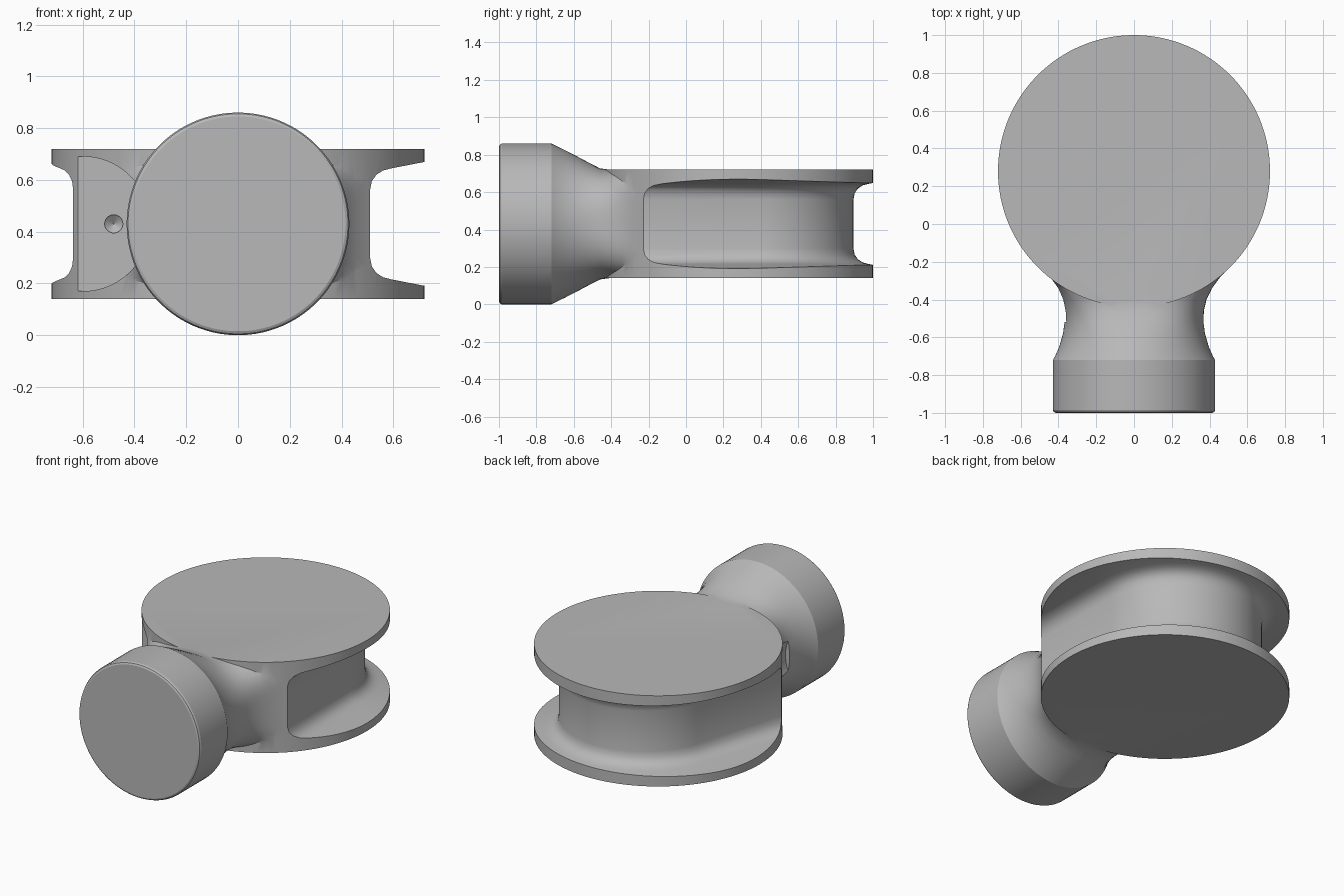
import bpy, bmesh, math
from mathutils import Vector

if "Cube" in bpy.data.objects:
    bpy.data.objects.remove(bpy.data.objects["Cube"], do_unlink=True)

MID = 0.43                      # height of the centre plane
DISC_Y, DISC_R = 0.28, 0.72

grey = bpy.data.materials.new("plain_grey")
grey.use_nodes = True
grey.diffuse_color = (0.48, 0.48, 0.48, 1)
grey.node_tree.nodes["Principled BSDF"].inputs["Base Color"].default_value = (0.48, 0.48, 0.48, 1)


def loft(name, rings, closed=False):
    """Skin a list of equal-length rings; closed joins the last to the first."""
    bm = bmesh.new()
    loops = [[bm.verts.new(p) for p in ring] for ring in rings]
    n = len(loops[0])
    pairs = list(zip(loops, loops[1:]))
    if closed:
        pairs.append((loops[-1], loops[0]))
    else:
        bm.faces.new(loops[0])
        bm.faces.new(loops[-1])
    for a, b in pairs:
        for i in range(n):
            j = (i + 1) % n
            bm.faces.new((a[i], a[j], b[j], b[i]))
    bmesh.ops.recalc_face_normals(bm, faces=bm.faces)
    mesh = bpy.data.meshes.new(name)
    bm.to_mesh(mesh)
    bm.free()
    mesh.materials.append(grey)
    obj = bpy.data.objects.new(name, mesh)
    bpy.context.collection.objects.link(obj)
    return obj


def circle_z(y, r, z, n=128):
    return [(r * math.cos(t), y + r * math.sin(t), z)
            for t in (2 * math.pi * i / n for i in range(n))]


def oval_y(x, y, a, b, power=2.0, n=96):
    """Superellipse ring across the y axis."""
    ring = []
    for i in range(n):
        t = 2 * math.pi * (i + 0.5) / n
        c, s = math.cos(t), math.sin(t)
        ring.append((x + a * math.copysign(abs(c) ** (2 / power), c), y,
                     MID + b * math.copysign(abs(s) ** (2 / power), s)))
    return ring


def combine(target, tool, operation):
    mod = target.modifiers.new("combine", "BOOLEAN")
    mod.operation, mod.object, mod.solver = operation, tool, "EXACT"
    bpy.ops.object.select_all(action="DESELECT")
    bpy.context.view_layer.objects.active = target
    target.select_set(True)
    bpy.ops.object.modifier_apply(modifier=mod.name)
    bpy.data.objects.remove(tool, do_unlink=True)


# Round disc
body = loft("grooved_disc_with_collar",
            [circle_z(DISC_Y, DISC_R, MID - 0.29), circle_z(DISC_Y, DISC_R, MID + 0.29)])

# Groove: U-shaped core, straight on the left, flaring out on the right
centre, core_r = Vector((0.015, 0.40)), 0.495
end_angle = math.radians(163.5)
outline = []                    # (point, outward normal)
steps = 40
for i in range(steps + 1):
    t = end_angle * i / steps
    normal = Vector((math.cos(t), math.sin(t)))
    outline.append((centre + normal * core_r, normal))
first, last = outline[0], outline[-1]
along = Vector((-last[1].y, last[1].x))
outline.append((last[0] + along * 1.7, last[1]))
outline.insert(0, (first[0] - Vector((0, 1.7)), first[1]))

half = [(0, 0.13), (0.007, 0.165), (0.025, 0.19), (0.05, 0.206), (0.08, 0.214),
        (0.23, 0.243), (0.5, 0.243)]
profile = half + [(d, -h) for d, h in reversed(half)]
groove = loft("groove_cutter",
              [[(*(p + nrm * d), MID + h) for p, nrm in outline] for d, h in profile],
              closed=True)
combine(body, groove, "DIFFERENCE")

# Collar and neck blending from round to the flat disc
stations = [(-1.0, 0.415, 0.415, 2), (-0.995, 0.425, 0.425, 2), (-0.985, 0.43, 0.43, 2),
            (-0.72, 0.43, 0.43, 2), (-0.70, 0.418, 0.42, 2), (-0.65, 0.396, 0.396, 2),
            (-0.58, 0.376, 0.36, 2.1), (-0.52, 0.368, 0.328, 2.3), (-0.46, 0.37, 0.297, 2.7),
            (-0.40, 0.384, 0.289, 3.2), (-0.34, 0.413, 0.289, 4),
            (-0.28, 0.457, 0.289, 6), (-0.24, 0.498, 0.289, 10), (-0.08, 0.498, 0.289, 10)]
neck = loft("collar_and_neck", [oval_y(0, *s) for s in stations])
combine(body, neck, "UNION")

# Round spot face with a small conical dimple on the right shoulder
spot = loft("spot_cutter", [oval_y(-0.60, y, 0.26, 0.26) for y in (-0.09, -0.52)])
combine(body, spot, "DIFFERENCE")
dimple = loft("dimple_cutter", [oval_y(-0.48, y, r, r, n=32)
                                for y, r in ((-0.12, 0.035), (-0.08, 0.035), (-0.055, 0.002))])
combine(body, dimple, "DIFFERENCE")

bpy.ops.object.select_all(action="DESELECT")
body.select_set(True)
bpy.context.view_layer.objects.active = body
bpy.ops.object.shade_smooth_by_angle(angle=math.radians(25))
